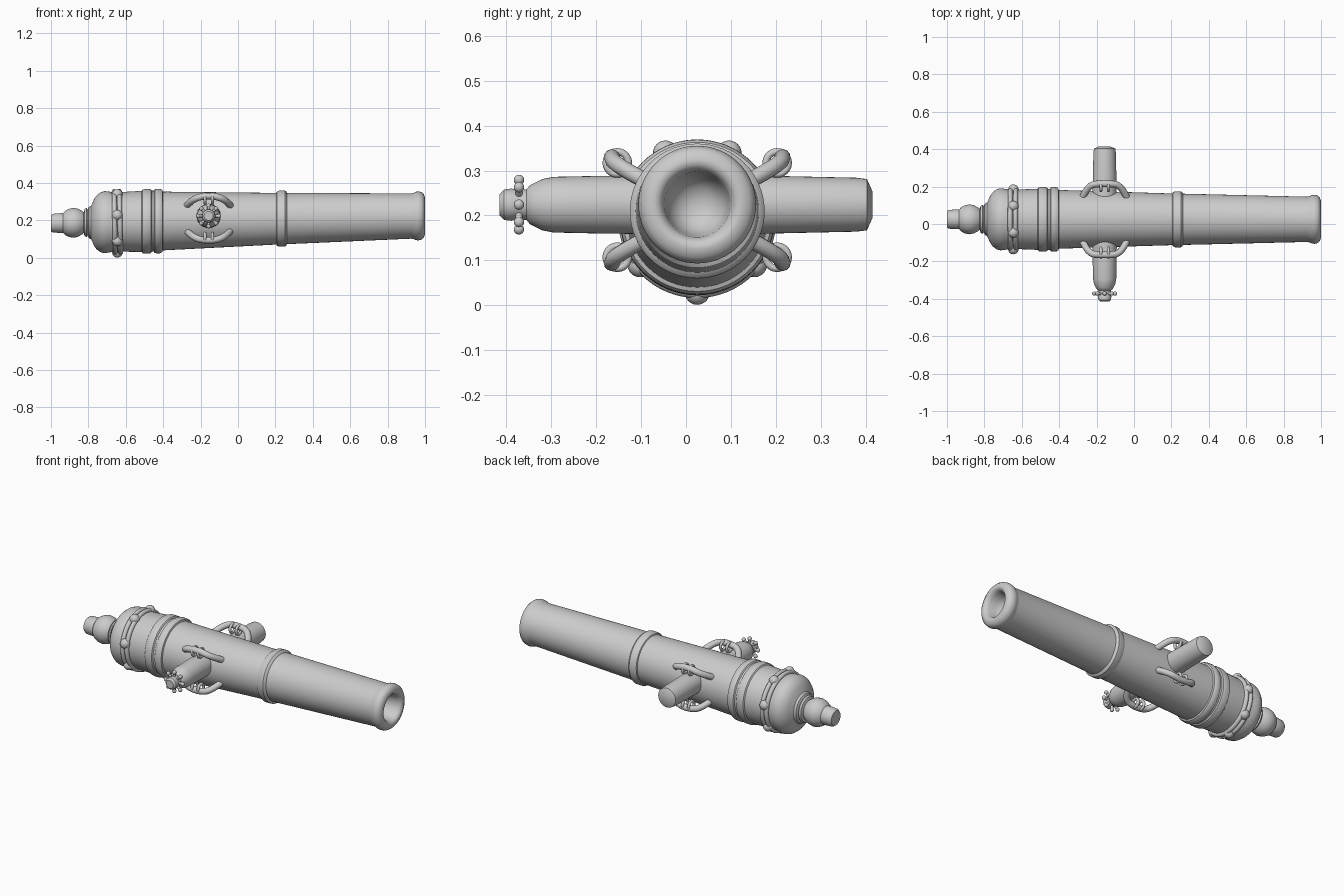
import bpy, bmesh
from math import sin, cos, pi, radians
from mathutils import Vector

if "Cube" in bpy.data.objects:
    bpy.data.objects.remove(bpy.data.objects["Cube"])

AY = 0.025                      # barrel axis in y


def axis_z(x):                  # the barrel is raised slightly at the muzzle
    return 0.205 + 0.02 * x


def smooth(ob, angle=35):
    bpy.ops.object.select_all(action='DESELECT')
    ob.select_set(True)
    bpy.context.view_layer.objects.active = ob
    bpy.ops.object.shade_smooth_by_angle(angle=radians(angle))
    return ob


def lathe(name, profile, place, seg=64):
    """Revolve (t, radius) points; place(t, a, b) maps to world space."""
    bm = bmesh.new()
    rings = []
    for t, r in profile:
        rings.append([bm.verts.new(place(t, r * cos(2 * pi * i / seg), r * sin(2 * pi * i / seg)))
                      for i in range(seg)])
    for p, q in zip(rings, rings[1:]):
        for i in range(seg):
            j = (i + 1) % seg
            bm.faces.new((p[i], p[j], q[j], q[i]))
    bm.faces.new(rings[0])
    bm.faces.new(rings[-1])
    bmesh.ops.recalc_face_normals(bm, faces=bm.faces)
    me = bpy.data.meshes.new(name)
    bm.to_mesh(me)
    bm.free()
    ob = bpy.data.objects.new(name, me)
    bpy.context.collection.objects.link(ob)
    return smooth(ob)


def tube(name, pts, radius):
    cu = bpy.data.curves.new(name, 'CURVE')
    cu.dimensions = '3D'
    cu.bevel_depth = radius
    cu.bevel_resolution = 4
    cu.resolution_u = 8
    cu.use_fill_caps = True
    sp = cu.splines.new('NURBS')
    sp.points.add(len(pts) - 1)
    for p, c in zip(sp.points, pts):
        p.co = (*c, 1)
    sp.use_endpoint_u = True
    sp.order_u = 3
    ob = bpy.data.objects.new(name, cu)
    bpy.context.collection.objects.link(ob)


def ball(name, loc, r, scale=(1, 1, 1)):
    bpy.ops.mesh.primitive_uv_sphere_add(segments=20, ring_count=12, radius=r, location=loc)
    ob = bpy.context.object
    ob.name = name
    ob.scale = scale
    return smooth(ob, 60)


def torus(name, loc, direction, major, minor, seg=64, scale=(1, 1, 1)):
    bpy.ops.mesh.primitive_torus_add(major_radius=major, minor_radius=minor,
                                     major_segments=seg, minor_segments=12, location=loc)
    ob = bpy.context.object
    ob.name = name
    ob.rotation_euler = Vector(direction).to_track_quat('Z', 'Y').to_euler()
    ob.scale = scale
    return smooth(ob, 60)


# Barrel with tail knob, breech, bands, muzzle and bore
lathe("barrel", [
    (-1, .043), (-.99, .05), (-.945, .053), (-.935, .052), (-.925, .064), (-.905, .075), (-.88, .08),
    (-.855, .075), (-.835, .064), (-.825, .056), (-.82, .072), (-.81, .078), (-.803, .07), (-.797, .084),
    (-.785, .09), (-.78, .1), (-.77, .125), (-.755, .145), (-.735, .16), (-.715, .166), (-.69, .163),
    (-.66, .158), (-.60, .16), (-.525, .163), (-.515, .163), (-.51, .17), (-.5, .173), (-.475, .173),
    (-.465, .17), (-.46, .163), (-.45, .163), (-.445, .17), (-.435, .173), (-.415, .172), (-.405, .166),
    (-.402, .157), (.205, .138), (.208, .144), (.22, .15), (.25, .15), (.258, .144), (.262, .137),
    (.925, .121), (.94, .124), (.95, .129), (.965, .131), (.982, .127), (.992, .118), (1, .1),
    (.998, .088), (.99, .079), (.975, .073), (.94, .068), (.91, .058), (.89, .04), (.88, .015)],
    lambda t, a, b: (t, AY + a, axis_z(t) + b))

# Breech strap: two cords with seven studs
bx, br = -.645, .163
for dx in (-.014, .014):
    torus("breech_cord", (bx + dx, AY, axis_z(bx)), (1, 0, .02), br, .013)
for i in range(7):
    a = -pi / 2 + i * 2 * pi / 7
    ball("breech_stud", (bx, AY + br * cos(a), axis_z(bx) + br * sin(a)), .028)

# Trunnions
TX, TZ = -.157, .224
place = lambda t, a, b: (TX + a, t, TZ + b)
lathe("left_trunnion", [(.05, .066), (.2, .064), (.38, .06), (.403, .057), (.415, .03)], place, 40)
lathe("right_trunnion", [
    (-.02, .066), (-.2, .064), (-.295, .062), (-.32, .057), (-.338, .048), (-.348, .043), (-.355, .034),
    (-.382, .034), (-.388, .036), (-.405, .034), (-.415, .024)], place, 40)

# Petals around the right trunnion's tip
for i in range(8):
    a = i * pi / 4
    d = Vector((cos(a), 0, sin(a)))
    c = Vector((TX, -.372, TZ))
    tube("petal_stem", [c + d * .02, c + d * .04, c + d * .056], .008)
    ball("petal_tip", c + d * .055, .0115)

# Four lifting handles with paired rings
for sy in (-1, 1):
    for sz in (-1, 1):
        mid = Vector((TX, AY, .212))
        path = [(-.122, .105, .06), (-.112, .135, .075), (-.075, .185, .105), (-.03, .19, .118),
                (.03, .19, .118), (.075, .185, .105), (.112, .135, .075), (.122, .105, .06)]
        tube("lifting_handle", [mid + Vector((x, sy * y, sz * z)) for x, y, z in path], .018)
        for dx in (-.02, .02):
            torus("handle_ring", mid + Vector((dx, sy * .178, sz * .105)), (1, 0, 0), .025, .008, 24)
